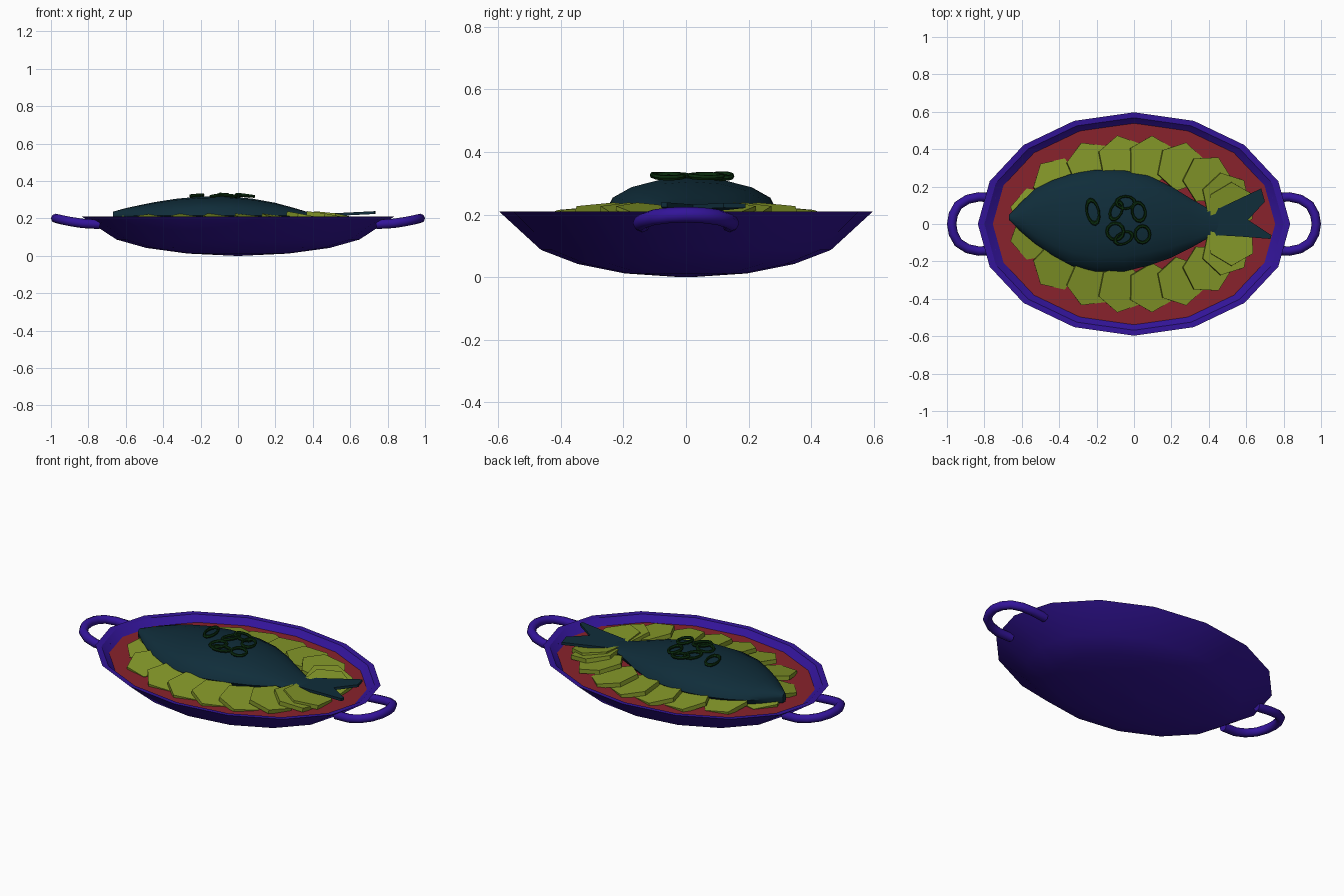
import bpy, bmesh, math
from mathutils import Matrix, Vector

if "Cube" in bpy.data.objects:
    bpy.data.objects.remove(bpy.data.objects["Cube"])


def material(name, rgb):
    m = bpy.data.materials.new(name)
    m.diffuse_color = (*rgb, 1)
    m.use_nodes = True
    m.node_tree.nodes["Principled BSDF"].inputs["Base Color"].default_value = m.diffuse_color
    return m


PURPLE = material("purple glaze", (0.033, 0.007, 0.32))
RED = material("red sauce", (0.25, 0.016, 0.025))
YELLOW = material("yellow green citrus", (0.23, 0.31, 0.022))
TEAL = material("dark teal skin", (0.005, 0.026, 0.042))
GREEN = material("dark green herb", (0.003, 0.025, 0.004))


def finish(name, bm, mat, angle=None):
    bmesh.ops.recalc_face_normals(bm, faces=bm.faces)
    me = bpy.data.meshes.new(name)
    bm.to_mesh(me)
    bm.free()
    ob = bpy.data.objects.new(name, me)
    bpy.context.collection.objects.link(ob)
    me.materials.append(mat)
    if angle:
        bpy.ops.object.select_all(action='DESELECT')
        ob.select_set(True)
        bpy.context.view_layer.objects.active = ob
        bpy.ops.object.shade_smooth_by_angle(angle=math.radians(angle))
    return ob


def loft(bm, rings, cap=True):
    """Bridge closed rings of equal length, optionally capping both ends."""
    loops = [[bm.verts.new(p) for p in r] for r in rings]
    n = len(loops[0])
    for a, b in zip(loops, loops[1:]):
        for i in range(n):
            j = (i + 1) % n
            bm.faces.new((a[i], a[j], b[j], b[i]))
    if cap:
        bm.faces.new(loops[0])
        bm.faces.new(loops[-1])


def oval(rx, ry, z, n=16):
    return [(rx * math.cos(2 * math.pi * i / n), ry * math.sin(2 * math.pi * i / n), z)
            for i in range(n)]


# Oval 16-sided dish: outside, rim, inside
profile = [(0.02, 0.014, 0.0), (0.27, 0.195, 0.012), (0.49, 0.345, 0.042), (0.65, 0.463, 0.087),
           (0.835, 0.597, 0.21), (0.80, 0.568, 0.208), (0.735, 0.525, 0.16),
           (0.60, 0.43, 0.10), (0.30, 0.20, 0.05)]
bm = bmesh.new()
loft(bm, [oval(*p) for p in profile])
finish("dish", bm, PURPLE, 30)

# Sauce surface
bm = bmesh.new()
loft(bm, [oval(0.72, 0.51, 0.15), oval(0.755, 0.54, 0.175)])
finish("sauce", bm, RED)

# Loop handles, one path mirrored to both ends
half = [(0.74, 0.14, 0.168), (0.83, 0.145, 0.173), (0.89, 0.132, 0.182),
        (0.94, 0.10, 0.192), (0.966, 0.052, 0.198)]
path = [Vector(p) for p in half + [(0.975, 0, 0.2)] + [(x, -y, z) for x, y, z in reversed(half)]]
rings = []
for i, p in enumerate(path):
    t = (path[min(i + 1, len(path) - 1)] - path[max(i - 1, 0)]).normalized()
    side = t.cross(Vector((0, 0, 1))).normalized()
    up = side.cross(t)
    rings.append([p + 0.025 * (math.cos(k * math.pi / 4) * side + math.sin(k * math.pi / 4) * up)
                  for k in range(8)])
bm = bmesh.new()
loft(bm, rings)
handles = finish("handles", bm, PURPLE, 50)
handles.modifiers.new("mirror", 'MIRROR').use_axis = (True, False, False)

# Fanned citrus slices along the back side, mirrored to the front
bm = bmesh.new()
for x in (-0.53, -0.41, -0.23, -0.065, 0.095, 0.25, 0.39, 0.49, 0.52):
    a = math.acos(max(-1, min(1, x / 0.54)))
    y = 0.345 * math.sin(a)
    heading = math.atan2(y / 0.345 ** 2, x / 0.54 ** 2)
    lift = 0.012 if x > 0.35 else 0
    m = (Matrix.Translation((x, y, 0.19 + lift)) @ Matrix.Rotation(heading, 4, 'Z')
         @ Matrix.Rotation(math.radians(9), 4, 'X') @ Matrix.Rotation(math.radians(6), 4, 'Y')
         @ Matrix.Rotation(math.radians(-24), 4, 'Z'))
    bmesh.ops.create_cone(bm, cap_ends=True, segments=6, radius1=0.132, radius2=0.132,
                          depth=0.024, matrix=m)
slices = finish("citrus_slices", bm, YELLOW)
slices.modifiers.new("mirror", 'MIRROR').use_axis = (False, True, False)

# Fish body: stations of (x, y low, y high, top z), each a flat-bottomed arch
stations = [(-0.667, 0.02, 0.05, 0.236), (-0.60, -0.045, 0.12, 0.255), (-0.53, -0.105, 0.187, 0.27),
            (-0.44, -0.165, 0.232, 0.288), (-0.33, -0.225, 0.27, 0.305), (-0.20, -0.255, 0.29, 0.317),
            (-0.05, -0.253, 0.286, 0.318), (0.08, -0.222, 0.257, 0.305), (0.20, -0.18, 0.20, 0.283),
            (0.30, -0.13, 0.138, 0.256), (0.38, -0.085, 0.092, 0.232), (0.46, -0.06, 0.086, 0.224)]
rings = []
for x, lo, hi, top in stations:
    c, w, base = (lo + hi) / 2, (hi - lo) / 2, 0.215
    ring = [(x, c + w * math.cos(math.pi * k / 8), base + (top - base) * math.sin(math.pi * k / 8))
            for k in range(9)]
    rings.append(ring + [(x, c - 0.85 * w, 0.185), (x, c + 0.85 * w, 0.185)])
bm = bmesh.new()
loft(bm, rings)
finish("fish_body", bm, TEAL, 40)

# Forked tail fin, rising slightly to its tips
tail = [(0.40, 0.085), (0.46, 0.086), (0.68, 0.19), (0.70, 0.12), (0.61, 0.022),
        (0.735, -0.06), (0.73, -0.08), (0.58, -0.068), (0.45, -0.06), (0.40, -0.08)]
bm = bmesh.new()
loft(bm, [[(x, y, 0.222 + 0.05 * (x - 0.4) - d) for x, y in tail] for d in (0, 0.015)])
finish("fish_tail", bm, TEAL)

# Herb rings on top: x, y, half width, half length, turn, tilt
for i, (x, y, rx, ry, turn, tilt) in enumerate([
        (-0.22, 0.065, 0.032, 0.064, 12, -5), (-0.045, 0.115, 0.05, 0.033, 0, 8),
        (-0.095, 0.07, 0.03, 0.05, -25, -8), (0.025, 0.065, 0.035, 0.05, 10, 8),
        (-0.10, -0.04, 0.045, 0.045, 0, -6), (-0.055, -0.075, 0.05, 0.03, 25, 6),
        (0.045, -0.055, 0.04, 0.045, 0, 8)]):
    bpy.ops.mesh.primitive_torus_add(major_segments=12, minor_segments=6,
                                     major_radius=1, minor_radius=0.2)
    ob = bpy.context.object
    ob.name = f"herb_ring_{i + 1}"
    ob.data.transform(Matrix.Translation((x, y, 0.323))
                      @ Matrix.Rotation(math.radians(turn), 4, 'Z')
                      @ Matrix.Rotation(math.radians(tilt), 4, 'Y')
                      @ Matrix.Diagonal((rx, ry, 0.045, 1)))
    ob.data.materials.append(GREEN)
